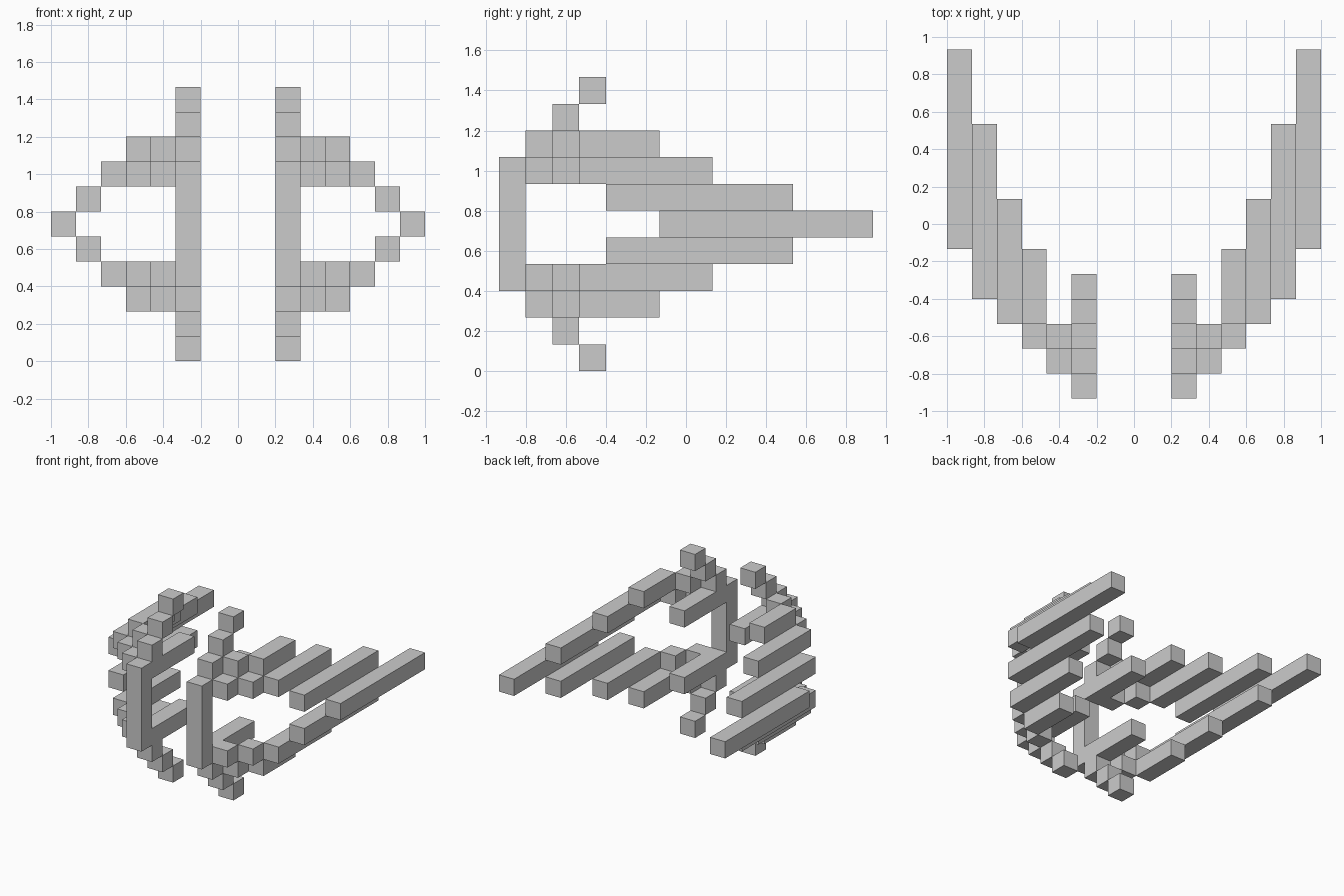
import bpy

if "Cube" in bpy.data.objects:
    bpy.data.objects.remove(bpy.data.objects["Cube"])

U = 2 / 15  # one block


def add_part(name, verts, faces):
    """Mesh in block units, mirrored across x = 0."""
    mesh = bpy.data.meshes.new(name)
    mesh.from_pydata([(x * U, y * U, z * U) for x, y, z in verts], [], faces)
    obj = bpy.data.objects.new(name, mesh)
    bpy.context.collection.objects.link(obj)
    mirror = obj.modifiers.new("mirror", 'MIRROR')
    mirror.use_mirror_merge = False
    return obj


def extrude_x(name, profile, column):
    """Extrude a (y, z) profile one block wide in the given column."""
    x0, n = 1.5 + column, len(profile)
    verts = [(x, y, z) for x in (x0, x0 + 1) for y, z in profile]
    faces = [tuple(reversed(range(n))), tuple(range(n, 2 * n))]
    faces += [(i, (i + 1) % n, (i + 1) % n + n, i + n) for i in range(n)]
    return add_part(name, verts, faces)


def bar(name, column, y0, y1, z):
    return extrude_x(name, [(y0, z), (y1, z), (y1, z + 1), (y0, z + 1)], column)


# C-shaped inner bracket: front post with a rearward arm at each end
extrude_x("front_bracket", [(-7, 3), (-2, 3), (-2, 4), (-6, 4),
                            (-6, 7), (-2, 7), (-2, 8), (-7, 8)], 0)

# Stepped blocks and long bars, upper half: name, column, y start, y end, z
upper = [
    ("tip_block", 0, -4, -3, 10),
    ("neck_block", 0, -5, -4, 9),
    ("shoulder_block", 0, -6, -5, 8),
    ("outer_step_block", 1, -5, -4, 8),
    ("short_bar", 2, -4, -1, 8),
    ("inner_step_block", 1, -6, -5, 7),
    ("middle_step_block", 2, -5, -4, 7),
    ("medium_bar", 3, -4, 1, 7),
    ("long_bar", 4, -3, 4, 6),
]
for name, col, y0, y1, z in upper:
    bar("upper_" + name, col, y0, y1, z)
    bar("lower_" + name, col, y0, y1, 10 - z)

# Longest bar at mid height
bar("side_bar", 5, -1, 7, 5)
